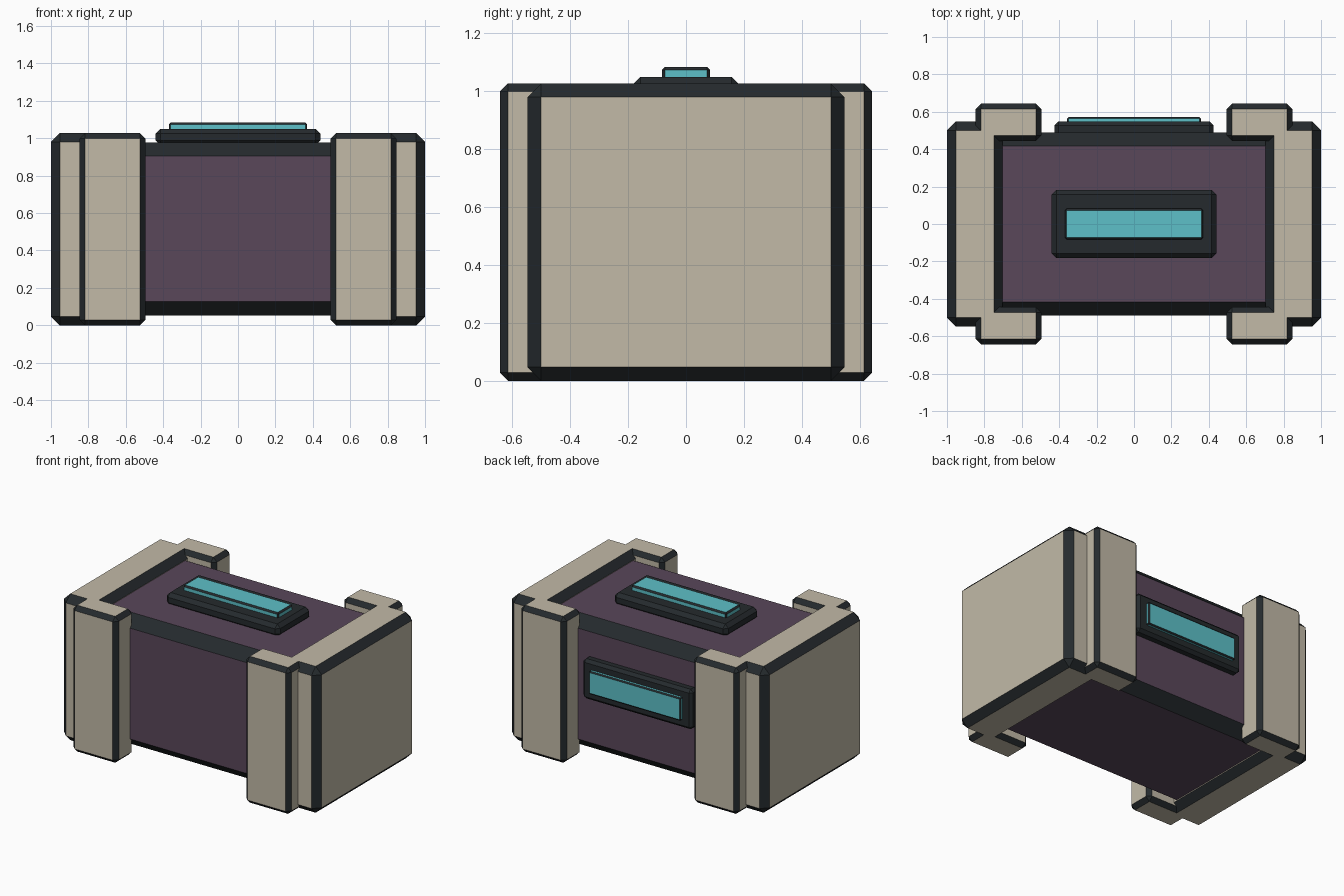
import bpy, bmesh

if "Cube" in bpy.data.objects:
    bpy.data.objects.remove(bpy.data.objects["Cube"])


def material(name, rgb):
    m = bpy.data.materials.new(name)
    m.diffuse_color = (*rgb, 1)
    m.use_nodes = True
    m.node_tree.nodes["Principled BSDF"].inputs["Base Color"].default_value = m.diffuse_color
    return m


CREAM = material("cream", (0.54, 0.49, 0.39))
PURPLE = material("purple", (0.10, 0.063, 0.102))
DARK = material("dark", (0.018, 0.023, 0.026))
CYAN = material("cyan", (0.11, 0.53, 0.58))


def box(name, lo, hi, bevel, mat):
    """Box between two corners, with chamfered edges in the dark trim colour."""
    bm = bmesh.new()
    bmesh.ops.create_cube(bm, size=1)
    for v in bm.verts:
        v.co = [l + (c + 0.5) * (h - l) for c, l, h in zip(v.co, lo, hi)]
    mesh = bpy.data.meshes.new(name)
    bm.to_mesh(mesh)
    bm.free()
    mesh.materials.append(mat)
    mesh.materials.append(DARK)
    ob = bpy.data.objects.new(name, mesh)
    bpy.context.collection.objects.link(ob)
    mod = ob.modifiers.new("chamfer", 'BEVEL')
    mod.width = bevel
    mod.segments = 1
    mod.limit_method = 'NONE'
    mod.material = 1
    return ob


# Crate body, its ends run inside the caps
box("body", (-0.82, -0.49, 0.053), (0.82, 0.49, 0.977), 0.073, PURPLE)

# End caps and corner posts
for sx, side in ((-1, "left"), (1, "right")):
    xs = sorted((sx * 0.702, sx * 1.0))
    box(side + "_end_cap", (xs[0], -0.547, 0), (xs[1], 0.547, 1.027), 0.047, CREAM)
    for sy, end in ((-1, "front"), (1, "back")):
        xs = sorted((sx * 0.495, sx * 0.847))
        ys = sorted((sy * 0.445, sy * 0.643))
        box(f"{end}_{side}_post", (xs[0], ys[0], 0), (xs[1], ys[1], 1.027), 0.028, CREAM)

# Lid plate and light
box("top_plate", (-0.44, -0.183, 0.962), (0.44, 0.183, 1.05), 0.025, DARK)
box("top_light", (-0.37, -0.083, 1.02), (0.37, 0.083, 1.084), 0.01, CYAN)

# Back plate and light
box("back_plate", (-0.425, 0.465, 0.45), (0.425, 0.547, 0.73), 0.02, DARK)
box("back_light", (-0.357, 0.52, 0.51), (0.357, 0.571, 0.67), 0.008, CYAN)
